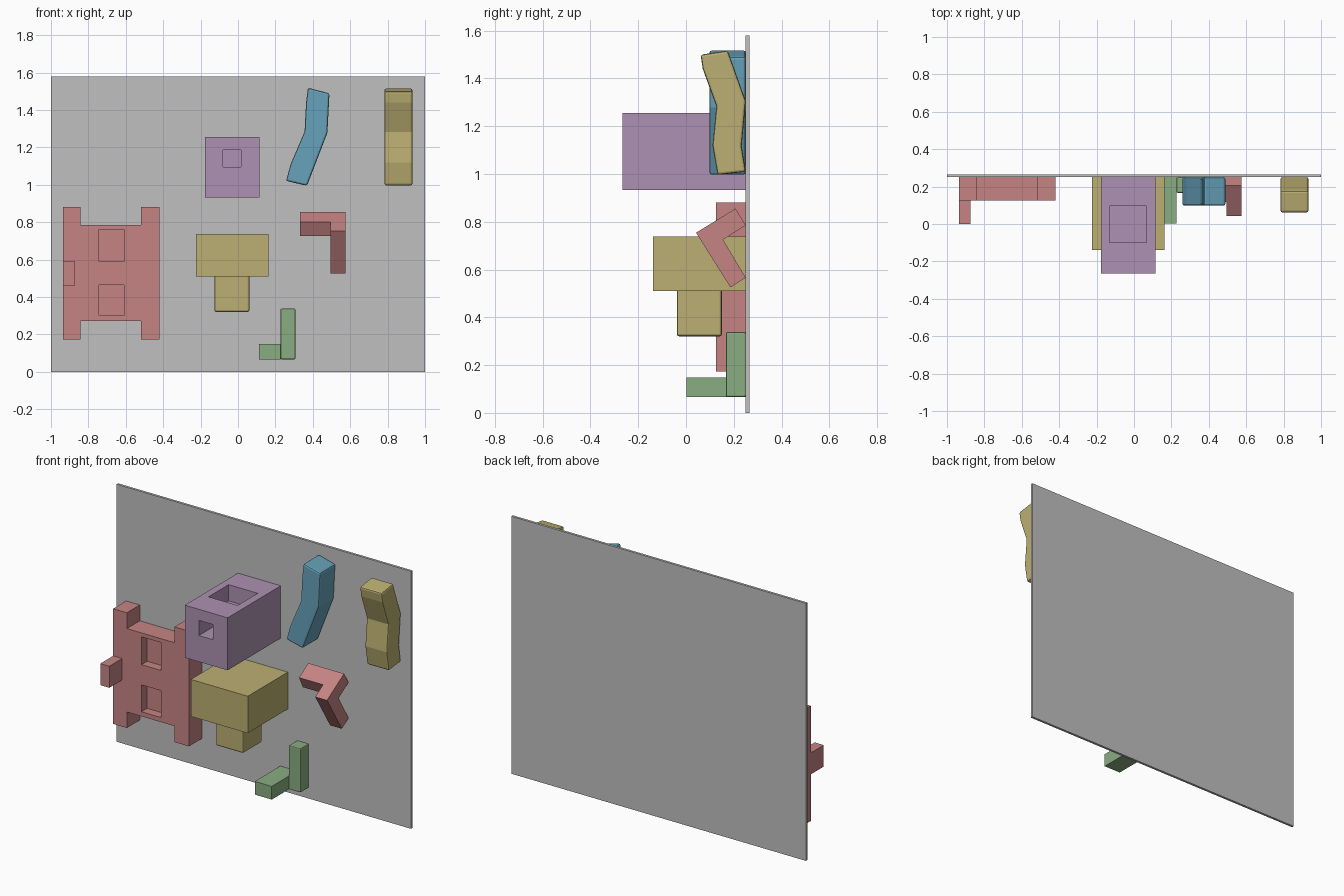
import bpy, bmesh

if "Cube" in bpy.data.objects:
    bpy.data.objects.remove(bpy.data.objects["Cube"])


def material(name, rgb):
    m = bpy.data.materials.new(name)
    lin = [((c / 255 + 0.055) / 1.055) ** 2.4 for c in rgb]
    m.diffuse_color = (*lin, 1)
    m.use_nodes = True
    m.node_tree.nodes["Principled BSDF"].inputs["Base Color"].default_value = m.diffuse_color
    return m


GREY = material("panel grey", (192, 192, 192))
RED = material("dusty red", (198, 132, 132))
YELLOW = material("mustard", (188, 175, 114))
PURPLE = material("mauve", (174, 145, 178))
BLUE = material("teal blue", (102, 162, 186))
GREEN = material("sage green", (138, 173, 130))

BACK = 0.25   # plane of the wall panel that every part sits against


def prism(name, axis, points, lo, hi, mat, bevel=0.0):
    """Extrude a profile along x (points are y,z) or along y (points are x,z)."""
    place = (lambda a, b, t: (t, a, b)) if axis == "x" else (lambda a, b, t: (a, t, b))
    bm = bmesh.new()
    face = bm.faces.new([bm.verts.new(place(a, b, lo)) for a, b in points])
    new = bmesh.ops.extrude_face_region(bm, geom=[face])["geom"]
    shift = place(0, 0, hi - lo)
    bmesh.ops.translate(bm, vec=shift, verts=[v for v in new if isinstance(v, bmesh.types.BMVert)])
    bmesh.ops.recalc_face_normals(bm, faces=bm.faces)
    mesh = bpy.data.meshes.new(name)
    bm.to_mesh(mesh)
    bm.free()
    ob = bpy.data.objects.new(name, mesh)
    bpy.context.collection.objects.link(ob)
    if mat:
        mesh.materials.append(mat)
    if bevel:
        mod = ob.modifiers.new("soft edges", "BEVEL")
        mod.width, mod.segments = bevel, 2
        mod.limit_method, mod.angle_limit = "ANGLE", 0.9
    return ob


def box(name, x0, x1, y0, y1, z0, z1, mat, bevel=0.0):
    return prism(name, "y", [(x0, z0), (x1, z0), (x1, z1), (x0, z1)], y0, y1, mat, bevel)


def pocket(ob, name, *bounds):
    """Cut a blind rectangular recess."""
    cutter = box(name, *bounds, ob.data.materials[0])
    cutter.hide_render = True
    cutter.hide_viewport = True
    cutter.display_type = "WIRE"
    mod = ob.modifiers.new(name, "BOOLEAN")
    mod.operation, mod.solver, mod.object = "DIFFERENCE", "EXACT", cutter


# Wall panel
box("wall_panel", -1, 1, BACK, 0.265, 0, 1.58, GREY)

# Red notched plate with two recesses and a side peg
plate = prism("notched_plate", "y", [
    (-0.935, 0.174), (-0.842, 0.174), (-0.842, 0.272), (-0.519, 0.272),
    (-0.519, 0.174), (-0.42, 0.174), (-0.42, 0.881), (-0.519, 0.881),
    (-0.519, 0.784), (-0.842, 0.784), (-0.842, 0.881), (-0.935, 0.881)],
    0.125, BACK, RED)
for i, (z0, z1) in enumerate([(0.30, 0.465), (0.589, 0.76)]):
    pocket(plate, f"plate_recess_cutter_{i}", -0.743, -0.609, 0.0, 0.18, z0, z1)
box("side_peg", -0.935, -0.874, 0.0, 0.125, 0.46, 0.592, RED)

# Purple block with a front and a top recess
block = box("recessed_block", -0.176, 0.115, -0.265, BACK, 0.933, 1.255, PURPLE)
pocket(block, "front_recess_cutter", -0.08, 0.016, -0.4, -0.13, 1.094, 1.187)
pocket(block, "top_recess_cutter", -0.131, 0.067, -0.099, 0.096, 1.155, 1.4)

# Yellow block with a hanging stem
box("wide_block", -0.224, 0.163, -0.138, BACK, 0.511, 0.738, YELLOW)
box("hanging_stem", -0.126, 0.061, -0.038, 0.15, 0.32, 0.52, YELLOW, 0.01)

# Green upright with a foot
box("upright", 0.227, 0.307, 0.167, BACK, 0.067, 0.338, GREEN, 0.006)
box("foot", 0.112, 0.227, 0.003, BACK, 0.067, 0.148, GREEN)

# Blue post bent sideways
prism("sideways_bent_post", "y", [
    (0.374, 1.519), (0.489, 1.489), (0.478, 1.278), (0.369, 0.995),
    (0.257, 1.021), (0.282, 1.112), (0.356, 1.285), (0.364, 1.44)],
    0.098, BACK, BLUE, 0.01)

# Yellow post bent forwards
prism("forward_bent_post", "x", [
    (0.061, 1.499), (0.175, 1.516), (0.25, 1.305), (0.233, 1.117), (0.25, 1.009),
    (0.132, 0.996), (0.111, 1.118), (0.127, 1.283), (0.07, 1.44)],
    0.783, 0.933, YELLOW, 0.01)

# Red tilted bracket: a bent leg and a short side arm
prism("bracket_leg", "x", [
    (0.042, 0.754), (0.207, 0.855), (0.25, 0.785), (0.155, 0.725),
    (0.25, 0.566), (0.186, 0.525)], 0.495, 0.575, RED)
prism("bracket_arm", "x", [
    (0.118, 0.80), (0.207, 0.855), (0.25, 0.785), (0.155, 0.727)],
    0.332, 0.495, RED)
